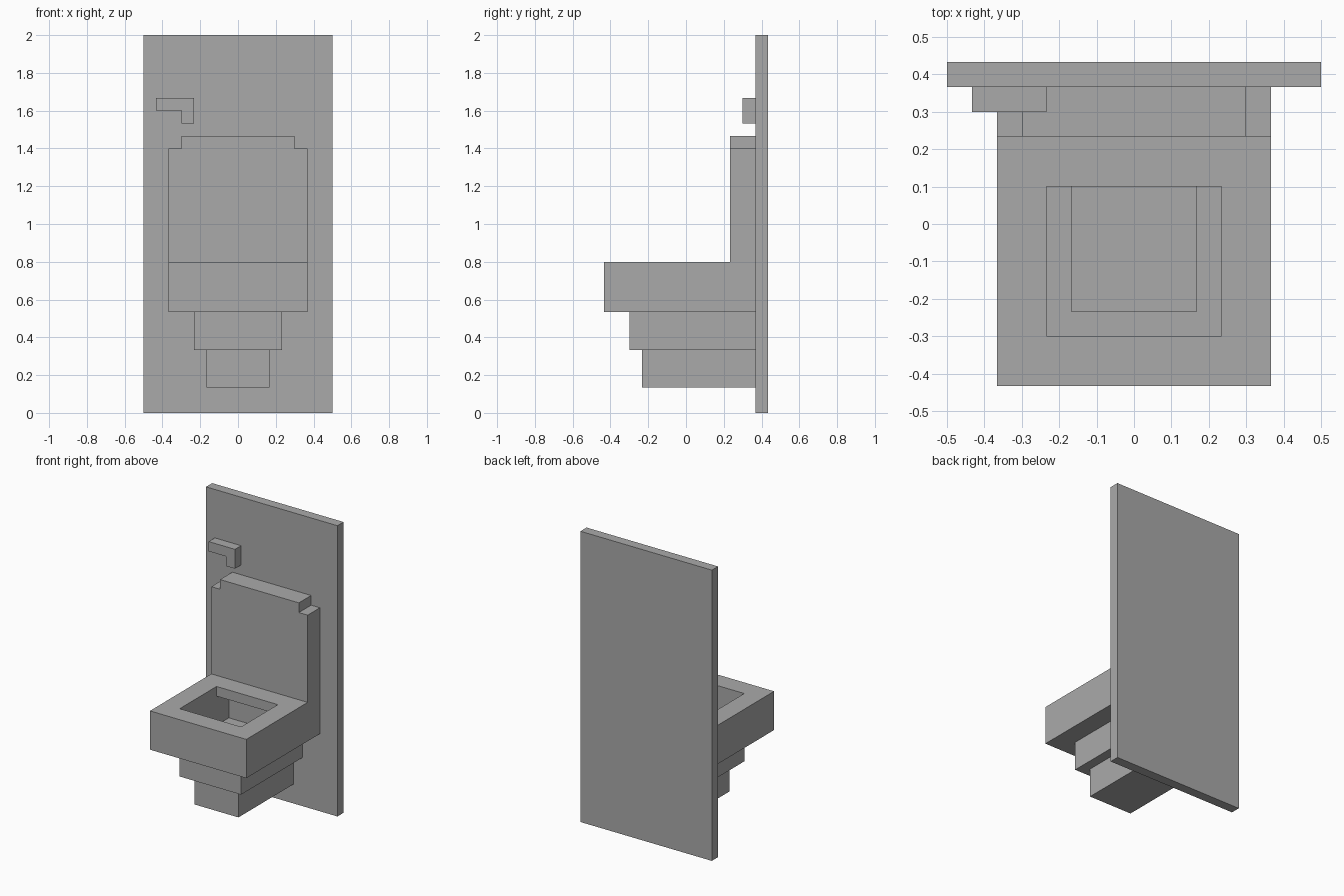
import bpy
import bmesh

cube = bpy.data.objects.get("Cube")
if cube:
    bpy.data.objects.remove(cube, do_unlink=True)

U = 1 / 15  # modelling unit: thickness of the wall panel

grey = bpy.data.materials.new("plain_grey")
grey.use_nodes = True
grey.diffuse_color = (0.4, 0.4, 0.4, 1)
grey.node_tree.nodes["Principled BSDF"].inputs["Base Color"].default_value = (0.4, 0.4, 0.4, 1)


def extrude(name, profile, axis, start, end):
    """Extrude a flat outline along x (outline in y, z) or y (outline in x, z)."""
    bm = bmesh.new()
    verts = []
    for a, z in profile:
        co = (start, a, z) if axis == "x" else (a, start, z)
        verts.append(bm.verts.new([c * U for c in co]))
    face = bm.faces.new(verts)
    out = bmesh.ops.extrude_face_region(bm, geom=[face])
    moved = [v for v in out["geom"] if isinstance(v, bmesh.types.BMVert)]
    d = (end - start) * U
    bmesh.ops.translate(bm, verts=moved, vec=(d, 0, 0) if axis == "x" else (0, d, 0))
    bmesh.ops.recalc_face_normals(bm, faces=bm.faces)
    mesh = bpy.data.meshes.new(name)
    bm.to_mesh(mesh)
    bm.free()
    mesh.materials.append(grey)
    obj = bpy.data.objects.new(name, mesh)
    bpy.context.collection.objects.link(obj)
    return obj


def block(name, half_width, y0, y1, z0, z1):
    return extrude(name, [(y0, z0), (y1, z0), (y1, z1), (y0, z1)], "x", -half_width, half_width)


def hollow(obj, cutter):
    """Cut the cavity, bake it into the mesh and drop the cutter."""
    cutter.hide_render = True
    mod = obj.modifiers.new("cavity", "BOOLEAN")
    mod.operation = "DIFFERENCE"
    mod.solver = "EXACT"
    mod.object = cutter
    bpy.context.view_layer.update()
    bpy.context.view_layer.objects.active = obj
    bpy.ops.object.modifier_apply(modifier=mod.name)
    bpy.data.objects.remove(cutter, do_unlink=True)


WALL = 5.5  # front plane of the wall panel

# Wall panel
block("wall_panel", 7.5, WALL, 6.5, 0, 30)

# Raised lid with notched top corners
half = [(5.5, 12), (5.5, 21), (4.5, 21), (4.5, 22)]
extrude("lid", half + [(-x, z) for x, z in reversed(half)], "y", 3.5, WALL)

# Flush lever
extrude("flush_lever", [(-6.5, 24), (-4.5, 24), (-4.5, 23), (-3.5, 23), (-3.5, 25), (-6.5, 25)],
        "y", 4.5, WALL)

# Bowl rim, hollowed out beneath a thin lip at the back
rim = block("bowl_rim", 5.5, -6.5, WALL, 8, 12)
hollow(rim, extrude("rim_cutter", [(-4.5, 7), (3.5, 7), (3.5, 11), (1.5, 11), (1.5, 13), (-4.5, 13)],
                    "x", -3.5, 3.5))

# Middle bowl step
middle = block("bowl_middle", 3.5, -4.5, WALL, 5, 8)
hollow(middle, block("middle_cutter", 2.5, -3.5, 2.5, 4, 9))

# Base, which closes the bowl
block("bowl_base", 2.5, -3.5, WALL, 2, 5)
